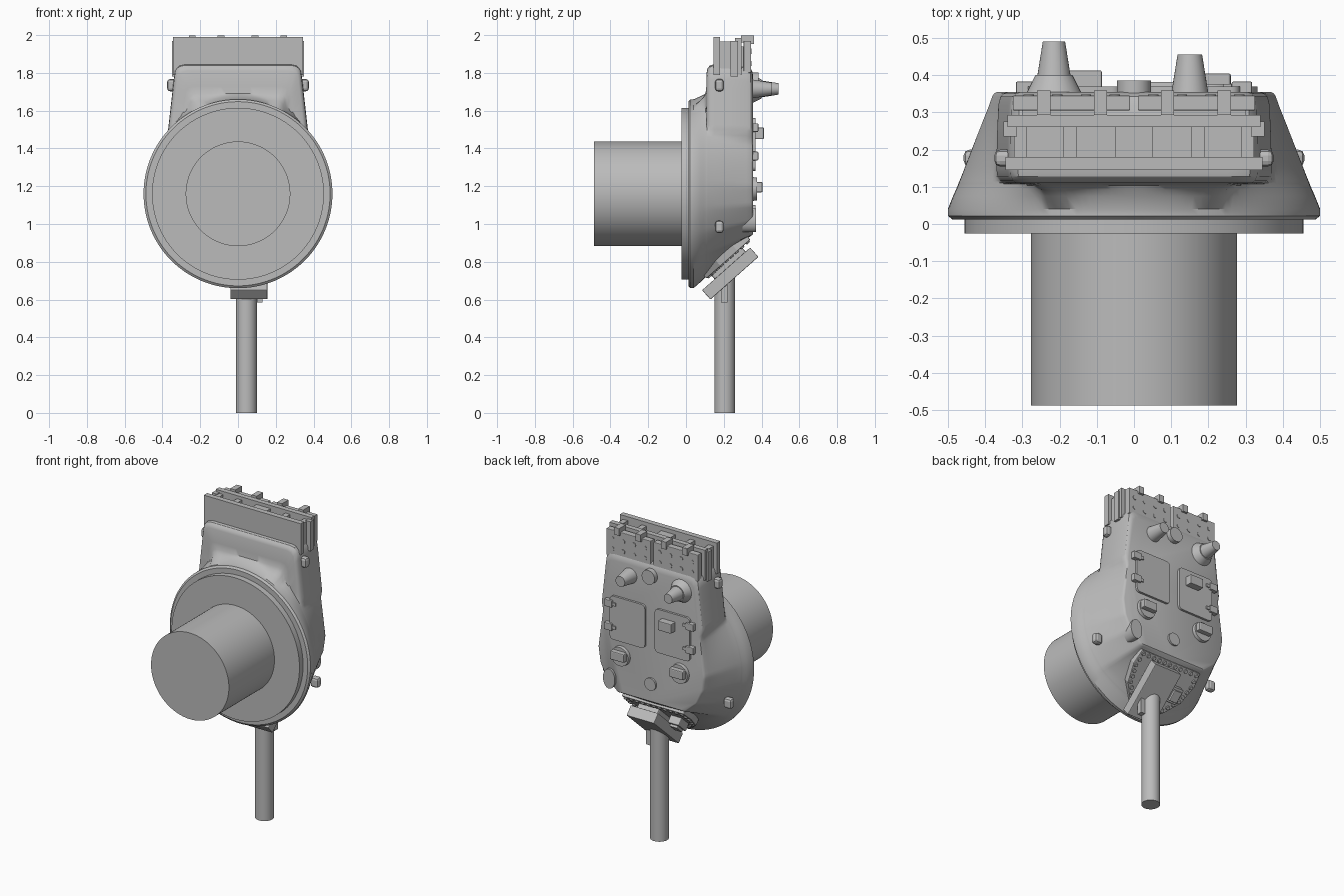
import bpy, bmesh, math
from mathutils import Matrix, Vector

old = bpy.data.objects.get("Cube")
if old:
    bpy.data.objects.remove(old)

GREY = 0.5
paint = bpy.data.materials.new("plain_grey")
paint.use_nodes = True
paint.diffuse_color = (GREY, GREY, GREY, 1)
paint.node_tree.nodes["Principled BSDF"].inputs["Base Color"].default_value = (GREY, GREY, GREY, 1)

IDENT = Matrix.Identity(4)
TO_Y = Matrix.Rotation(-math.pi / 2, 4, 'X')
CZ = 1.16          # height of the ring centre
ROOF = 0.355       # roof plane


def finish(name, bm, bevel=0.0, smooth=True):
    bmesh.ops.recalc_face_normals(bm, faces=bm.faces)
    mesh = bpy.data.meshes.new(name)
    bm.to_mesh(mesh)
    bm.free()
    ob = bpy.data.objects.new(name, mesh)
    bpy.context.collection.objects.link(ob)
    mesh.materials.append(paint)
    if bevel:
        mod = ob.modifiers.new("edge", 'BEVEL')
        mod.width = bevel
        mod.segments = 2
    if smooth:
        bpy.ops.object.select_all(action='DESELECT')
        ob.select_set(True)
        bpy.context.view_layer.objects.active = ob
        bpy.ops.object.shade_smooth_by_angle(angle=math.radians(32))
    return ob


def box(name, centre, size, frame=IDENT, bevel=0.0):
    bm = bmesh.new()
    bmesh.ops.create_cube(bm, size=1, matrix=frame @ Matrix.Translation(centre) @ Matrix.Diagonal((*size, 1)))
    return finish(name, bm, bevel, smooth=False)


def span_box(name, xs, ys, zs, bevel=0.0):
    pairs = (xs, ys, zs)
    return box(name, [sum(p) / 2 for p in pairs], [p[1] - p[0] for p in pairs], bevel=bevel)


def rod(name, start, r1, r2, length, frame=TO_Y, sides=32, squash=1.0):
    """Tapered cylinder from start along the frame's z axis."""
    bm = bmesh.new()
    place = Matrix.Translation(start) @ frame @ Matrix.Translation((0, 0, length / 2))
    bmesh.ops.create_cone(bm, cap_ends=True, segments=sides, radius1=r1, radius2=r2, depth=length,
                          matrix=place @ Matrix.Diagonal((1, squash, 1, 1)))
    return finish(name, bm)


def slab(name, outline, low, high, frame, bevel=0.0):
    bm = bmesh.new()
    base = bm.faces.new([bm.verts.new((x, y, low)) for x, y in outline])
    out = bmesh.ops.extrude_face_region(bm, geom=[base])
    for v in out["geom"]:
        if isinstance(v, bmesh.types.BMVert):
            v.co.z = high
    bm.transform(frame)
    return finish(name, bm, bevel, smooth=False)


def mirrored(half):
    return half + [(-x, y) for x, y in reversed(half)]


def reach(outline, ang):
    """Distance from the ring centre to a closed outline along an angle."""
    d = Vector((math.cos(ang), math.sin(ang)))
    best = 0
    for i, a in enumerate(outline):
        a = Vector(a) - Vector((0, CZ))
        e = Vector(outline[(i + 1) % len(outline)]) - Vector((0, CZ)) - a
        den = d.x * e.y - d.y * e.x
        if abs(den) > 1e-9:
            t = (a.x * e.y - a.y * e.x) / den
            u = (a.x * d.y - a.y * d.x) / den
            if t > 0 and -1e-6 <= u <= 1 + 1e-6:
                best = max(best, t)
    return best


# Turret shell: lofted from the round base to the roof, with a rear overhang
roof_line = mirrored([(0.29, 1.8), (0.34, 1.5), (0.38, 1.2), (0.365, 1.1), (0.32, 1.01), (0.24, 0.94)])
bustle_line = mirrored([(0.295, 1.845), (0.32, 1.835), (0.335, 1.81), (0.37, 1.5), (0.3, 1.1)])
layers = [  # y, blend to roof outline, overhang scale, overall scale
    (0.012, 0, 0, 0.975), (0.022, 0, 0, 1), (0.04, 0, 0, 1), (0.075, 0.11, 0.72, 1),
    (0.092, 0.17, 0.745, 1), (0.103, 0.21, 0.775, 1), (0.108, 0.225, 0.83, 1),
    (0.11, 0.23, 0.95, 1), (0.116, 0.25, 0.975, 1), (0.128, 0.29, 0.993, 1),
    (0.15, 0.36, 1, 1), (0.24, 0.65, 0.995, 1), (0.32, 0.92, 0.985, 1),
    (0.342, 0.985, 0.97, 1), (0.351, 1, 0.955, 0.99), (ROOF, 1, 0.94, 0.97)]
N = 160
bm = bmesh.new()
rings = []
for y, blend, over, scale in layers:
    ring = []
    for i in range(N):
        ang = 2 * math.pi * i / N
        r = 0.5 + (reach(roof_line, ang) - 0.5) * blend
        if y < 0.1 and over:
            r = max(r, 0.5 if math.sin(ang) > 0.75 else 0)
        r = max(r, reach(bustle_line, ang) * over) * scale
        ring.append(bm.verts.new((r * math.cos(ang), y, CZ + r * math.sin(ang))))
    rings.append(ring)
for a, b in zip(rings, rings[1:]):
    for i in range(N):
        bm.faces.new((a[i], a[(i + 1) % N], b[(i + 1) % N], b[i]))
bm.faces.new(rings[0])
bm.faces.new(rings[-1])
finish("turret_shell", bm)

# Ring and basket
rod("turret_ring", (0, -0.025, CZ), 0.455, 0.455, 0.05, sides=96)
rod("turret_basket", (0, -0.488, CZ), 0.277, 0.277, 0.48, sides=96)

# Sloped face: frame with y up the slope and z pointing outwards
up = Vector((0, 0.748, 0.664))
out = Vector((0, 0.664, -0.748))
slope = Matrix.Translation((0, 0.19, 0.8)) @ Matrix((Vector((-1, 0, 0)), up, out)).transposed().to_4x4()
plate = mirrored([(0.22, 0.19), (0.23, 0.1), (0.2, -0.02), (0.12, -0.12)])
slab("gun_plate", plate, -0.06, 0.012, slope, bevel=0.004)
for i, a in enumerate(plate):
    a, b = Vector(a), Vector(plate[(i + 1) % len(plate)])
    steps = max(1, round((b - a).length / 0.042))
    for k in range(steps):
        p = a.lerp(b, k / steps)
        p = Vector((p.x * 0.91, 0.035 + (p.y - 0.035) * 0.87, 0.01))
        rod("plate_bolt", slope @ p, 0.013, 0.011, 0.01, frame=slope.to_3x3().to_4x4(), sides=10)

# Gun, mantlet and sight
rod("gun_barrel", (0.045, 0.205, 0), 0.055, 0.055, 0.83, frame=IDENT, sides=48)
box("mantlet", (-0.058, -0.008, 0.076), (0.196, 0.34, 0.066), slope, 0.004)
box("mantlet_base", (-0.058, 0.02, 0.03), (0.15, 0.22, 0.06), slope, 0.01)
span_box("mantlet_tab", (0.1, 0.13), (0.185, 0.22), (0.585, 0.8))
box("sight_block", (0.105, 0.02, 0.03), (0.08, 0.1, 0.06), slope, 0.006)
box("sight_hood", (0.105, 0.02, 0.065), (0.055, 0.07, 0.02), slope, 0.004)

# Roof vents, caps and aerial mounts
rod("large_mount_base", (-0.215, 0.35, 1.715), 0.075, 0.05, 0.05)
rod("large_mount", (-0.215, 0.39, 1.715), 0.046, 0.03, 0.1)
rod("small_mount", (0.15, 0.35, 1.715), 0.05, 0.033, 0.105)
rod("rear_cap", (0, 0.345, 1.755), 0.046, 0.046, 0.04)
rod("front_cap", (0, 0.345, 1.06), 0.04, 0.04, 0.022)
rod("edge_cap", (0.29, 0.3, 1.02), 0.042, 0.042, 0.07, squash=1.5)

# Hatches, hinges and periscopes
for s in (1, -1):
    cx = 0.16 * s
    bm = bmesh.new()
    bmesh.ops.create_cube(bm, size=1, matrix=Matrix.Translation((cx, ROOF, 1.42))
                          @ Matrix.Diagonal((0.25, 0.028, 0.28, 1)))
    corners = [e for e in bm.edges if abs(e.verts[0].co.y - e.verts[1].co.y) > 0.01]
    bmesh.ops.bevel(bm, geom=corners, offset=0.025, segments=4, profile=0.5, affect='EDGES')
    finish("hatch", bm)
    for z in (1.51, 1.36):
        box("hatch_hinge", (0.29 * s, 0.355, z), (0.055, 0.055, 0.045), bevel=0.004)
        box("hinge_arm", (0.27 * s, 0.365, z), (0.06, 0.022, 0.02))
    rod("periscope_base", (0.21 * s, 0.345, 1.185), 0.064, 0.06, 0.03)
    box("periscope", (0.21 * s, 0.38, 1.195), (0.1, 0.05, 0.055), bevel=0.006)
box("hatch_box", (-0.134, 0.385, 1.48), (0.095, 0.055, 0.06), bevel=0.004)

# Lifting lugs on the sides
for s in (1, -1):
    for x, z, length in ((0.35, 1.735, 0.05), (0.43, 0.985, 0.055)):
        box("lifting_lug", (x * s, 0.177, z), (length, 0.045, 0.065), bevel=0.015)

# Storage rack: two long panels, dividers and a drilled rear cover
span_box("rack_inner_panel", (-0.345, 0.345), (0.145, 0.18), (1.79, 1.99))
span_box("rack_middle_panel", (-0.34, 0.34), (0.26, 0.293), (1.79, 1.985))
for x in (-0.305, -0.172, 0, 0.172, 0.305):
    w = 0.05 if x == 0 else 0.017
    span_box("rack_divider", (x - w, x + w), (0.175, 0.265), (1.81, 1.965))
span_box("rack_floor", (-0.3, 0.3), (0.175, 0.265), (1.82, 1.88))
for s in (1, -1):
    box("rack_cover", (0.168 * s, 0.325, 1.885), (0.315, 0.04, 0.17), bevel=0.003)
    box("rack_link", (0.2 * s, 0.298, 1.88), (0.2, 0.02, 0.12))
    span_box("rack_end_strap", sorted((0.315 * s, 0.35 * s)), (0.235, 0.275), (1.78, 1.97))
    for x in (0.09, 0.242):
        box("rack_hook", (x * s, 0.325, 1.98), (0.036, 0.065, 0.038))
        box("rack_strap", (x * s, 0.35, 1.975), (0.036, 0.018, 0.045))
    for k in range(4):
        for z in (1.85, 1.915):
            rod("cover_stud", ((0.052 + 0.077 * k) * s, 0.34, z), 0.014, 0.014, 0.008, sides=12)
